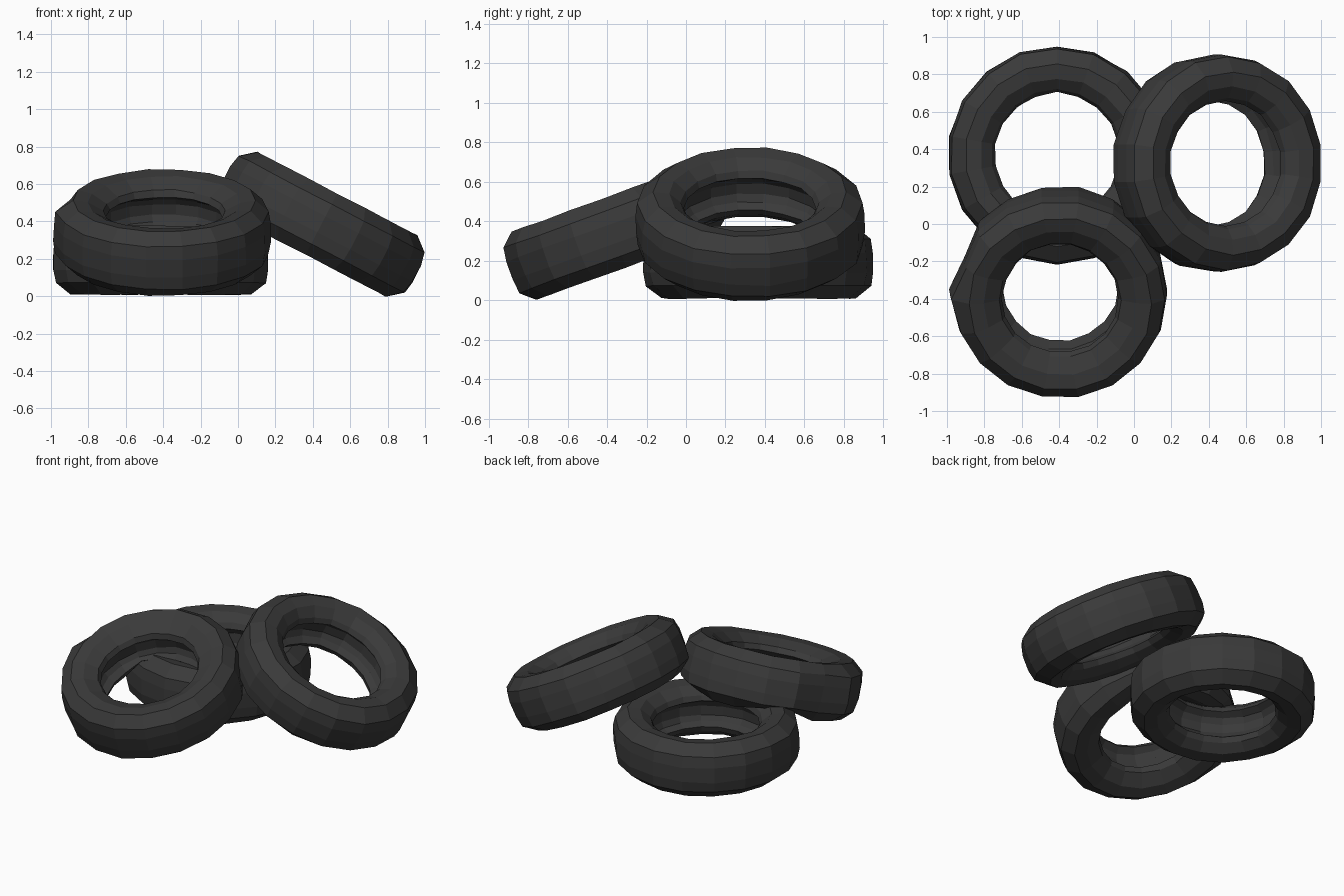
import bpy, bmesh, math, random
from mathutils import Matrix, Vector

if "Cube" in bpy.data.objects:
    bpy.data.objects.remove(bpy.data.objects["Cube"])

random.seed(4)
SEGMENTS = 18
FLAT_CENTRE = Vector((-0.412, 0.368, 0.192))

rubber = bpy.data.materials.new("dark_rubber")
rubber.diffuse_color = (0.042, 0.042, 0.042, 1)
rubber.use_nodes = True
rubber.node_tree.nodes["Principled BSDF"].inputs["Base Color"].default_value = rubber.diffuse_color

# Tyre cross-section (radius, height): tread, shoulders, sidewalls, beads, inner groove
half = [(0.582, 0.05), (0.57, 0.12), (0.49, 0.183), (0.41, 0.172),
        (0.35, 0.125), (0.335, 0.09), (0.375, 0.065), (0.395, 0.03)]
PROFILE = half + [(r, -z) for r, z in reversed(half)]


def make_tyre(name, centre, tilt, crushed=False):
    bm = bmesh.new()
    rings = []
    place = Matrix.Translation(Vector(centre)) @ tilt
    for i in range(SEGMENTS):
        a = 2 * math.pi * (i + (0 if crushed else 0.5)) / SEGMENTS
        ring = []
        for r, z in PROFILE:
            # slight wear on the surface
            rr = r + random.uniform(-0.004, 0.004)
            zz = z + random.uniform(-0.003, 0.003)
            if crushed:
                # tighter hole, with a bulge and a dent on the left of the tread
                if r < 0.4:
                    rr -= 0.025
                if r > 0.55:
                    rr -= 0.01
                    if i == 9:
                        rr += 0.02
                    elif i == 8:
                        rr -= 0.03
            p = place @ Vector((rr * math.cos(a), rr * math.sin(a), zz))
            if crushed and z < 0.1:
                # underside pressed up where it rests on the flat tyre
                d = (p - FLAT_CENTRE).to_2d().length
                if 0.34 < d < 0.58 and p.z < 0.37:
                    p.z += 0.55 * (0.37 - p.z)
            ring.append(bm.verts.new(p))
        rings.append(ring)
    n = len(PROFILE)
    for i in range(SEGMENTS):
        p, q = rings[i], rings[(i + 1) % SEGMENTS]
        for j in range(n):
            k = (j + 1) % n
            bm.faces.new((p[j], p[k], q[k], q[j]))
    bmesh.ops.recalc_face_normals(bm, faces=bm.faces)
    mesh = bpy.data.meshes.new(name)
    bm.to_mesh(mesh)
    bm.free()
    mesh.materials.append(rubber)
    ob = bpy.data.objects.new(name, mesh)
    bpy.context.collection.objects.link(ob)
    return ob


# Flat tyre at the back, with two tyres leaning on it
make_tyre("flat_tyre", FLAT_CENTRE, Matrix.Identity(4))
make_tyre("front_leaning_tyre", (-0.395, -0.365, 0.34),
          Matrix.Rotation(math.radians(20), 4, 'X'), crushed=True)
make_tyre("right_leaning_tyre", (0.446, 0.325, 0.385),
          Matrix.Rotation(math.radians(27.5), 4, 'Y'))
